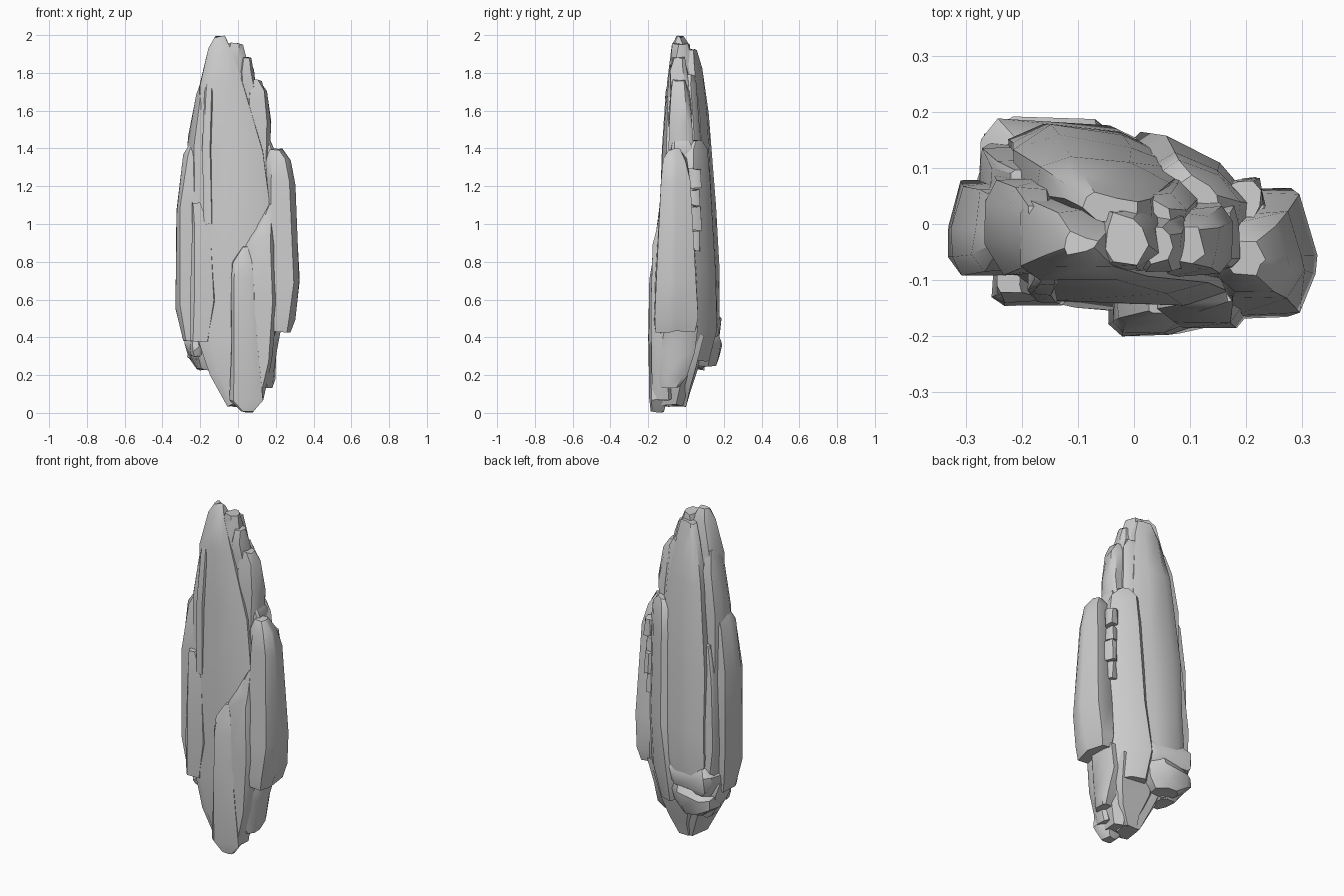
import bpy, bmesh, math, random

random.seed(7)


def shard(name, rings, jitter=0.007, skew=0.0, cuts=None):
    """Loft irregular eight-sided rings; each ring is z, x0, x1, y0, y1.
    skew tilts the plan (dy/dx); cuts are corner chamfers as width/depth fractions."""
    cuts = cuts or [(random.uniform(.08, .32), random.uniform(.12, .38)) for _ in range(4)]
    bm = bmesh.new()
    loops = []
    for i, (z, x0, x1, y0, y1) in enumerate(rings):
        w, d = x1 - x0, y1 - y0
        pts = []
        corners = [(x0, y0, 1, 1), (x1, y0, -1, 1), (x1, y1, -1, -1), (x0, y1, 1, -1)]
        for k, (x, y, sx, sy) in enumerate(corners):
            cx, cy = cuts[k]
            a, b = (x, y + sy * cy * d), (x + sx * cx * w, y)
            pts += [a, b] if k % 2 == 0 else [b, a]
        tz = jitter if i in (0, len(rings) - 1) else jitter * 3
        mid = (x0 + x1) / 2
        j = lambda s: random.uniform(-s, s)
        loops.append([bm.verts.new((x + j(jitter), y + skew * (x - mid) + j(jitter),
                                    max(0, z + j(tz)))) for x, y in pts])
    n = 8
    for a, b in zip(loops, loops[1:]):
        for k in range(n):
            bm.faces.new((a[k], a[(k + 1) % n], b[(k + 1) % n], b[k]))
    bm.faces.new(loops[0][::-1])
    bm.faces.new(loops[-1])
    bmesh.ops.recalc_face_normals(bm, faces=bm.faces)
    me = bpy.data.meshes.new(name)
    bm.to_mesh(me)
    bm.free()
    ob = bpy.data.objects.new(name, me)
    bpy.context.collection.objects.link(ob)
    bpy.ops.object.select_all(action='DESELECT')
    ob.select_set(True)
    bpy.context.view_layer.objects.active = ob
    bpy.ops.object.shade_smooth_by_angle(angle=math.radians(38))
    return ob


# Tall central spire
shard("main_spire", [
    (.04, -.05, .09, -.15, -.01), (.22, -.15, .16, -.16, .04), (.42, -.22, .20, -.155, .09),
    (1.0, -.21, .18, -.142, .09), (1.4, -.20, .13, -.12, .07), (1.75, -.20, .03, -.10, .04),
    (1.93, -.15, -.04, -.08, .01), (1.99, -.12, -.07, -.05, -.02)], skew=-.08)

# Stepped peaks descending to the right
shard("second_peak", [(1.3, -.08, .08, -.09, .04), (1.75, -.07, .06, -.085, .03),
                      (1.88, -.07, .04, -.08, .025), (1.955, -.05, .02, -.07, .015)])
shard("third_peak", [(1.3, .0, .12, -.09, .04), (1.72, .0, .10, -.08, .02),
                     (1.82, .0, .085, -.08, .01), (1.88, .01, .065, -.07, .0)])
shard("right_peak", [(1.0, .03, .18, -.1, .05), (1.4, .04, .165, -.095, .04),
                     (1.54, .04, .172, -.09, .03), (1.70, .05, .15, -.08, .02),
                     (1.76, .06, .12, -.07, .0)])
shard("right_peak_foot", [(1.34, .12, .18, -.08, .02), (1.40, .11, .185, -.08, .03),
                          (1.44, .12, .17, -.07, .02)], .005)

# Right flank slab
shard("right_slab", [(.43, .17, .28, -.16, .05), (.50, .15, .30, -.17, .06),
                     (.70, .14, .328, -.16, .055), (1.22, .15, .30, -.13, .02),
                     (1.34, .15, .275, -.12, .0), (1.395, .17, .23, -.09, -.03)], .005,
      cuts=[(.2, .2), (.18, .33), (.15, .5), (.3, .2)])

# Thin slabs layered on the front
shard("front_slab_left", [(.005, .02, .08, -.185, -.12), (.07, -.045, .13, -.197, -.10),
                          (.40, -.035, .10, -.197, -.11), (.70, -.035, .09, -.192, -.12),
                          (.80, -.03, .08, -.18, -.12), (.88, .03, .06, -.16, -.12)], .004)
shard("front_slab_right", [(.07, .06, .13, -.175, -.08), (.28, .06, .18, -.18, -.09),
                           (.60, .06, .21, -.185, -.09), (.88, .04, .20, -.175, -.09),
                           (.98, .10, .19, -.16, -.09), (1.10, .16, .18, -.135, -.09)], .005)
shard("front_left_strip", [(.38, -.25, -.15, -.135, -.02), (.60, -.25, -.12, -.147, -.02),
                           (.98, -.245, -.14, -.137, -.02), (1.11, -.245, -.20, -.12, -.03)], .004)

# Left flank slabs
shard("left_slab", [(.38, -.29, -.18, -.08, .06), (.56, -.327, -.16, -.095, .08),
                    (1.08, -.322, -.15, -.09, .07), (1.36, -.285, -.14, -.08, .06),
                    (1.44, -.25, -.16, -.05, .04)], .005,
      cuts=[(.1, .2), (.2, .2), (.2, .2), (.1, .5)])
shard("upper_left_slab", [(.95, -.26, -.12, -.09, .09), (1.44, -.262, -.12, -.09, .075),
                          (1.67, -.225, -.13, -.08, .06), (1.78, -.19, -.14, -.06, .03)])
shard("front_upper_left_rib", [(1.0, -.18, -.13, -.142, -.05), (1.4, -.19, -.14, -.126, -.05),
                               (1.7, -.18, -.13, -.11, -.04), (1.79, -.165, -.14, -.09, -.04)], .003)

# Back slabs, fanning forward towards the right
shard("back_slab", [(.46, -.20, .03, .02, .165), (.55, -.22, .06, .0, .168),
                    (.75, -.22, .08, .0, .165), (1.1, -.21, .09, .0, .145),
                    (1.58, -.17, .06, .0, .115), (1.83, -.12, .03, .0, .075),
                    (1.92, -.09, .0, .0, .05)], skew=-.18)
shard("back_upper_rib", [(1.2, -.02, .13, .0, .10), (1.5, -.02, .115, .0, .08),
                         (1.72, -.01, .09, .0, .055), (1.79, .01, .06, .0, .04)], skew=-.2)
shard("back_right_slab", [(.28, -.02, .14, -.02, .11), (.45, -.04, .20, -.03, .135),
                          (.75, .0, .215, -.03, .13), (1.25, .03, .20, -.02, .115),
                          (1.38, .04, .185, .0, .10), (1.44, .08, .15, .02, .08)], skew=-.38)
shard("back_left_slab", [(.50, -.27, -.12, .02, .14), (.65, -.28, -.1, .0, .135),
                         (1.05, -.26, -.1, .0, .115), (1.25, -.22, -.1, .0, .10)])

# Small blocks wedged in the back right seam
for i, (z, h) in enumerate([(.86, .10), (.97, .12), (1.10, .08), (1.19, .10)]):
    x, y = .195 + .012 * (i % 2), .055 + .008 * (i % 2)
    shard("seam_block", [(z, x - .03, x + .025, y - .05, y + .02),
                         (z + h, x - .03, x + .02, y - .05, y + .015)], .005)

# Broken lumps around the base
shard("back_base_ledge", [(.39, -.25, -.02, .0, .165), (.43, -.28, .0, .0, .18),
                          (.49, -.27, .02, .0, .178), (.54, -.24, .0, .02, .15)], .01, skew=-.06)
shard("back_base_lump", [(.25, -.20, -.06, .03, .15), (.30, -.26, -.02, .0, .18),
                         (.38, -.26, .0, .0, .185), (.42, -.20, -.02, .02, .16)], .01)
shard("left_base_lump", [(.23, -.21, -.14, -.03, .09), (.30, -.27, -.1, -.06, .12),
                         (.37, -.28, -.1, -.07, .13), (.44, -.28, -.1, -.04, .10)], .01)
shard("base_keel", [(.04, -.04, .05, -.12, -.005), (.13, -.05, .11, -.12, .015),
                    (.25, -.1, .16, -.1, .06), (.42, -.1, .17, -.1, .09)], .01)
shard("right_base_lump", [(.14, .09, .18, -.13, -.04), (.19, .06, .192, -.15, .0),
                          (.33, .06, .20, -.155, .05), (.46, .08, .23, -.14, .06)], .008)
for i in range(4):
    x, y, z = -.235 + .02 * i, -.05 + .035 * i, .36 - .02 * i
    shard("base_chip", [(z - .06, x - .01, x + .04, y - .02, y + .03),
                        (z - .02, x - .025, x + .05, y - .03, y + .04),
                        (z + .03, x - .02, x + .04, y - .02, y + .03)], .006)
